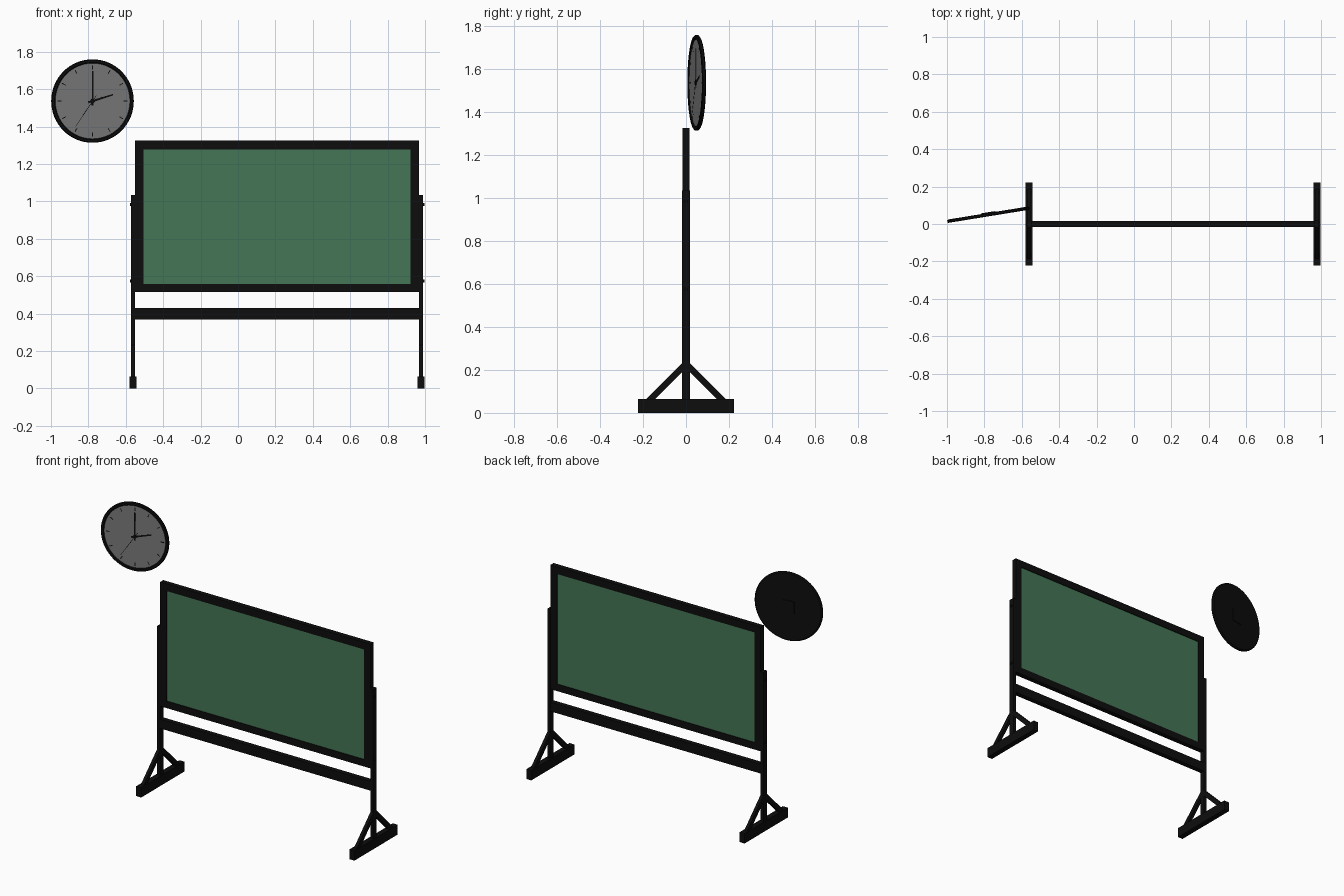
import bpy, bmesh, math
from mathutils import Matrix, Vector

if "Cube" in bpy.data.objects:
    bpy.data.objects.remove(bpy.data.objects["Cube"])


def material(name, r, g, b):
    m = bpy.data.materials.new(name)
    m.diffuse_color = (r, g, b, 1)
    m.use_nodes = True
    m.node_tree.nodes["Principled BSDF"].inputs["Base Color"].default_value = m.diffuse_color
    return m


BLACK = material("black", 0.004, 0.004, 0.004)
GREEN = material("board green", 0.058, 0.18, 0.092)
GREY = material("dial grey", 0.19, 0.19, 0.19)


def finish(name, bm, mat, matrix=None, smooth=False):
    bmesh.ops.recalc_face_normals(bm, faces=bm.faces)
    me = bpy.data.meshes.new(name)
    bm.to_mesh(me)
    bm.free()
    me.materials.append(mat)
    ob = bpy.data.objects.new(name, me)
    bpy.context.collection.objects.link(ob)
    if matrix is not None:
        ob.matrix_world = matrix
    if smooth:
        bpy.ops.object.select_all(action='DESELECT')
        ob.select_set(True)
        bpy.context.view_layer.objects.active = ob
        bpy.ops.object.shade_smooth_by_angle(angle=math.radians(35))
    return ob


def box(name, x, y, z, mat=BLACK, matrix=None):
    """Box from (min, max) ranges."""
    bm = bmesh.new()
    size = Matrix.Diagonal((x[1] - x[0], y[1] - y[0], z[1] - z[0], 1))
    mid = Matrix.Translation((sum(x) / 2, sum(y) / 2, sum(z) / 2))
    bmesh.ops.create_cube(bm, size=1, matrix=mid @ size)
    return finish(name, bm, mat, matrix)


def prism(name, profile, axis, lo, hi, mat=BLACK, matrix=None):
    """Extrude a 2D outline along x (outline in y,z) or y (outline in x,z)."""
    bm = bmesh.new()
    put = (lambda p, t: (t, p[0], p[1])) if axis == 'x' else (lambda p, t: (p[0], t, p[1]))
    face = bm.faces.new([bm.verts.new(put(p, lo)) for p in profile])
    out = bmesh.ops.extrude_face_region(bm, geom=[face])
    shift = Vector(put((0, 0), hi - lo))
    bmesh.ops.translate(bm, vec=shift, verts=[v for v in out["geom"] if isinstance(v, bmesh.types.BMVert)])
    return finish(name, bm, mat, matrix)


def cylinder(name, r, depth, matrix, mat=BLACK, seg=24):
    bm = bmesh.new()
    bmesh.ops.create_cone(bm, cap_ends=True, segments=seg, radius1=r, radius2=r, depth=depth)
    return finish(name, bm, mat, matrix, True)


# Board: green panel inside a mitred frame
X0, X1, Z0, Z1 = -0.551, 0.968, 0.515, 1.326
IX0, IX1, IZ0, IZ1 = -0.506, 0.922, 0.56, 1.279
box("board_panel", (IX0 - .005, IX1 + .005), (-.011, .011), (IZ0 - .005, IZ1 + .005), GREEN)
outer = [(X0, Z0), (X1, Z0), (X1, Z1), (X0, Z1)]
inner = [(IX0, IZ0), (IX1, IZ0), (IX1, IZ1), (IX0, IZ1)]
for i, side in enumerate(("bottom", "right", "top", "left")):
    j = (i + 1) % 4
    prism("board_frame_" + side, [outer[i], outer[j], inner[j], inner[i]], 'y', -.016, .016)

# Stand: posts, feet, braces and bolts on both ends
for side, cx, s in (("left", -0.561, -1), ("right", 0.979, 1)):
    box("post_" + side, (cx - .01, cx + .01), (-.018, .018), (.05, 1.035))
    box("foot_" + side, (cx - .018, cx + .018), (-.223, .223), (0, .064))
    for d, tag in ((-1, "front"), (1, "back")):
        prism(f"brace_{side}_{tag}",
              [(d * .192, .058), (d * .15, .058), (d * .012, .196), (0, .196), (0, .238), (d * .012, .238)],
              'x', cx - .01, cx + .01)
    for z in (.575, .985):
        m = Matrix.Translation((cx + s * .003, 0, z)) @ Matrix.Rotation(math.pi / 2, 4, 'Y')
        cylinder(f"bolt_{side}", .008, .028, m, seg=16)
box("crossbar", (-0.555, 0.973), (-.016, .016), (.37, .43))

# Wall clock, built facing -y and turned slightly to the right
CLOCK = Matrix.Translation((-0.778, 0.05, 1.537)) @ Matrix.Rotation(math.radians(9.2), 4, 'Z')
bm = bmesh.new()
profile = [(0, .009), (.216, .009), (.223, .004), (.223, -.005), (.219, -.009),
           (.207, -.009), (.202, -.005), (.202, -.001), (0, -.001)]
pts = [bm.verts.new((r, y, 0)) for r, y in profile]
edges = [bm.edges.new(e) for e in zip(pts, pts[1:])]
bmesh.ops.spin(bm, geom=pts + edges, cent=(0, 0, 0), axis=(0, 1, 0), angle=math.tau, steps=64)
bmesh.ops.remove_doubles(bm, verts=bm.verts, dist=1e-5)
finish("clock_case", bm, BLACK, CLOCK, True)
cylinder("clock_dial", .202, .002, CLOCK @ Matrix.Translation((0, -.002, 0)) @ Matrix.Rotation(math.pi / 2, 4, 'X'), GREY, 64)


def at_angle(deg):
    return CLOCK @ Matrix.Rotation(math.radians(deg), 4, 'Y')


# Hour marks
for h in range(12):
    w = .003 if h % 3 == 0 else .0022
    box("hour_mark", (-w, w), (-.004, -.0025), (.168, .19), BLACK, at_angle(h * 30))

# Hands: tapered plates, clockwise angle from twelve
for name, deg, length, tail, w, y in (("hour_hand", 73, .115, .025, .006, -.005),
                                      ("minute_hand", 0, .16, .025, .005, -.006),
                                      ("second_hand", 214, .165, .035, .0016, -.007)):
    prism(name, [(-w, -tail), (w, -tail), (w * .65, length), (-w * .65, length)], 'y', y, y + .001, BLACK, at_angle(deg))
cylinder("hand_hub", .012, .006, CLOCK @ Matrix.Translation((0, -.005, 0)) @ Matrix.Rotation(math.pi / 2, 4, 'X'))

# Movement box on the back
box("clock_movement", (-.04, .04), (.008, .013), (-.04, .04), BLACK, CLOCK)
